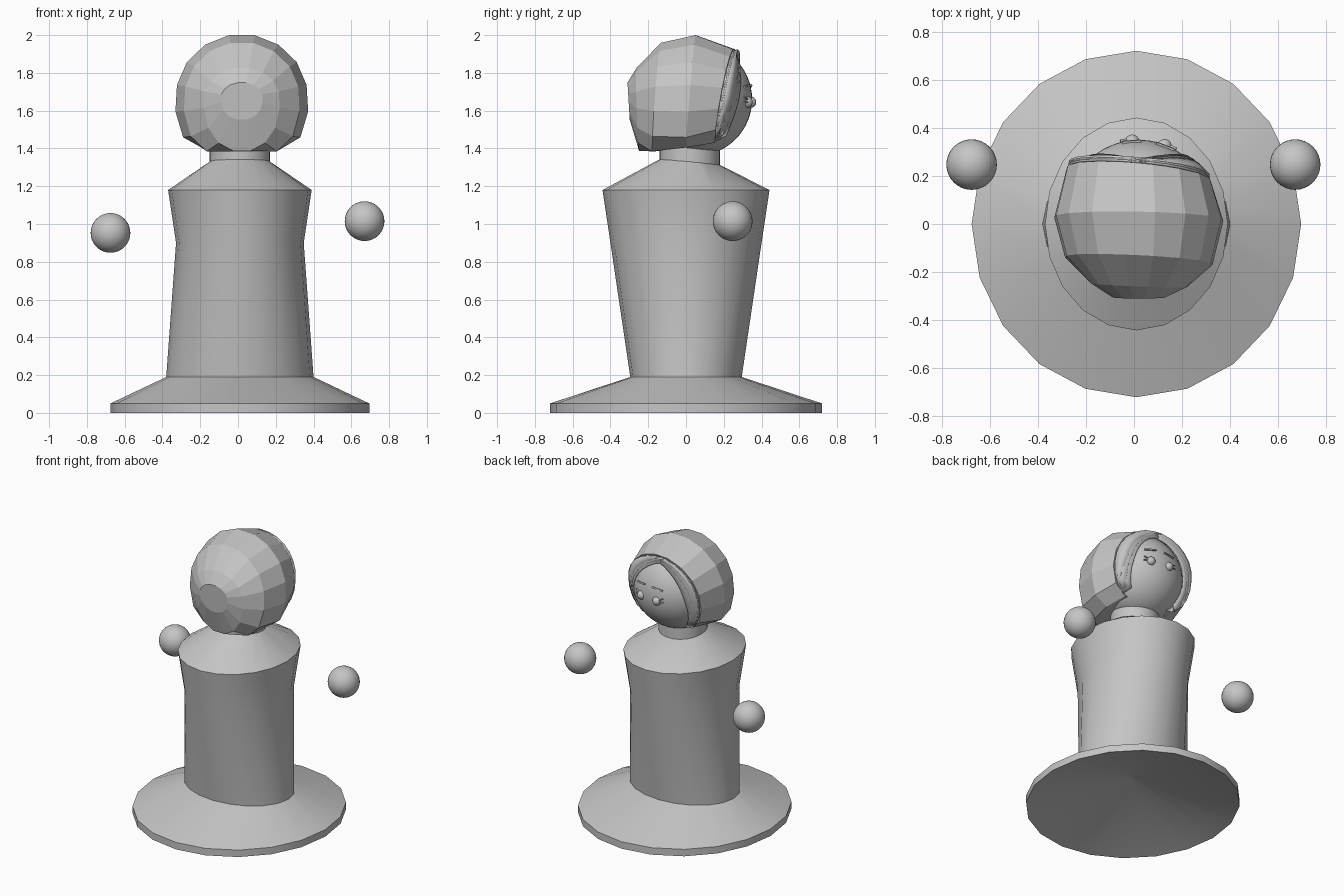
import bpy, bmesh
from math import sin, cos, pi, radians
from mathutils import Vector, Matrix

cube = bpy.data.objects.get("Cube")
if cube:
    bpy.data.objects.remove(cube, do_unlink=True)

grey = bpy.data.materials.new("plain grey")
grey.use_nodes = True
colour = (0.56, 0.56, 0.56, 1)
grey.diffuse_color = colour
grey.node_tree.nodes["Principled BSDF"].inputs["Base Color"].default_value = colour

HEAD = Vector((0.02, 0.05, 1.66))
HEAD_R = 0.3
turn = Matrix.Translation(HEAD) @ Matrix.Rotation(radians(-8), 4, 'Z')


def finish(name, bm, smooth=None):
    bmesh.ops.recalc_face_normals(bm, faces=bm.faces)
    mesh = bpy.data.meshes.new(name)
    bm.to_mesh(mesh)
    bm.free()
    mesh.materials.append(grey)
    obj = bpy.data.objects.new(name, mesh)
    bpy.context.collection.objects.link(obj)
    if smooth:
        bpy.ops.object.select_all(action='DESELECT')
        obj.select_set(True)
        bpy.context.view_layer.objects.active = obj
        bpy.ops.object.shade_smooth_by_angle(angle=radians(smooth))
    return obj


def loft(name, rings, smooth=None):
    """Skin a list of rings of points and cap both ends."""
    bm = bmesh.new()
    loops = [[bm.verts.new(p) for p in ring] for ring in rings]
    n = len(loops[0])
    for a, b in zip(loops, loops[1:]):
        for i in range(n):
            j = (i + 1) % n
            bm.faces.new((a[i], a[j], b[j], b[i]))
    bm.faces.new(loops[0])
    bm.faces.new(loops[-1])
    return finish(name, bm, smooth)


def ellipse(cx, cy, z, rx, ry, tilt=0, n=20):
    angles = [2 * pi * i / n for i in range(n)]
    return [(cx + rx * cos(a), cy + ry * sin(a), z - tilt * sin(a)) for a in angles]


def ball(name, centre, radius, u=32, v=20):
    bm = bmesh.new()
    bmesh.ops.create_uvsphere(bm, u_segments=u, v_segments=v, radius=radius,
                              matrix=Matrix.Translation(centre))
    return finish(name, bm, 60)


# Flared robe with a hollow underside, narrow waist and sloping shoulders
loft("robe", [
    ellipse(0.01, 0, 0.2, 0.01, 0.01),
    ellipse(0.01, 0, 0, 0.685, 0.72),
    ellipse(0.01, 0, 0.05, 0.685, 0.72),
    ellipse(0.01, 0, 0.19, 0.39, 0.295),
    ellipse(0.01, 0, 0.9, 0.338, 0.4),
    ellipse(0.01, 0, 1.18, 0.38, 0.442),
    ellipse(0.01, 0.02, 1.33, 0.16, 0.155, 0.015)], 30)
loft("neck", [ellipse(0.01, 0.02, z, 0.16, 0.16, 0, 32) for z in (1.28, 1.44)], 30)

# Head and loose round hands
ball("head", HEAD, HEAD_R, 48, 32)
ball("right_hand", (-0.675, 0.247, 0.953), 0.105)
ball("left_hand", (0.67, 0.247, 1.015), 0.105)

# Hair rings: depth, lean, skew, half width, rise, drop, lowest height
HAIR_Z = 1.67
FRONT = (0.21, 0.17, -0.09, 0.3, 0.26, 0.31, 1.43)
HAIR = [FRONT,
        (0.025, 0.08, -0.02, 0.35, 0.336, 0.38, 1.405),
        (-0.15, 0.07, -0.05, 0.305, 0.295, 0.37, 1.385),
        (-0.255, -0.03, -0.04, 0.2, 0.16, 0.29, 1.38),
        (-0.305, -0.06, 0, 0.11, 0.08, 0.12, 1.4)]


def hair_point(ring, a):
    depth, lean, skew, width, rise, drop, low = ring
    x = width * sin(a) * (1 + 0.12 * max(0, -cos(a)))
    z = max(HAIR_Z + (rise if cos(a) > 0 else drop) * cos(a), low)
    return Vector((0.02 + x, depth + lean * (z - HAIR_Z) + skew * x, z))


# Faceted hair cap, with its front rim turned in to meet the head
rings = [[hair_point(r, 2 * pi * (i + 0.5) / 16) for i in range(16)] for r in HAIR]
inner_rim = []
for p in rings[0]:
    q = HEAD.lerp(p, 0.8)
    inner_rim.append((q.x, p.y - 0.01, q.z))
loft("hair_cap", [inner_rim] + rings)


# Layered locks running from the hair rim inwards over the face
def lock(name, side, layer):
    bm = bmesh.new()
    rows = []
    for k in range(11):
        f = k / 10
        rim = hair_point(FRONT, side * radians(-6 + f * (146 - 5 * layer)))
        rim.y += 0.004 + 0.008 * layer
        reach = 0.84 + 0.04 * layer - (0.18 - 0.02 * layer) * sin(pi * f)
        inner = HEAD + (rim - HEAD) * reach
        flat = (inner.x - HEAD.x) ** 2 + (inner.z - HEAD.z) ** 2
        inner.y = HEAD.y + (HEAD_R ** 2 - flat) ** 0.5 + 0.01 + 0.008 * layer
        rim.x = HEAD.x + (rim.x - HEAD.x) * 0.97
        rim.z = HEAD.z + (rim.z - HEAD.z) * 0.97
        rows.append([bm.verts.new(rim.lerp(inner, j / 2)) for j in range(3)])
    for a, b in zip(rows, rows[1:]):
        for j in range(2):
            bm.faces.new((a[j], a[j + 1], b[j + 1], b[j]))
    obj = finish(name, bm, 35)
    solid = obj.modifiers.new("thickness", 'SOLIDIFY')
    solid.thickness = 0.01
    solid.offset = 0


for side, label in ((1, "left"), (-1, "right")):
    for layer in range(3):
        lock(f"{label}_lock_{layer + 1}", side, layer)


# Thin bars laid on the face for brows and lashes
def bar(name, x, z, size, tilt):
    y = (HEAD_R ** 2 - x * x - z * z) ** 0.5
    aim = Vector((x, y, z)).to_track_quat('Y', 'Z').to_matrix().to_4x4()
    bm = bmesh.new()
    bmesh.ops.create_cube(bm, size=1, matrix=turn @ Matrix.Translation((x, y, z)) @ aim
                          @ Matrix.Rotation(tilt, 4, 'Y') @ Matrix.Diagonal((*size, 1)))
    finish(name, bm)


for side, label in ((1, "left"), (-1, "right")):
    ball(f"{label}_eye", turn @ Vector((side * 0.068, 0.285, -0.015)), 0.03, 24, 16)
    bar(f"{label}_brow", side * 0.07, 0.07, (0.08, 0.015, 0.01), side * 0.12)
    for k in range(2):
        bar(f"{label}_lash_{k + 1}", side * 0.104, 0.005 - 0.02 * k,
            (0.028, 0.02, 0.006), side * (-0.5 + 0.5 * k))
